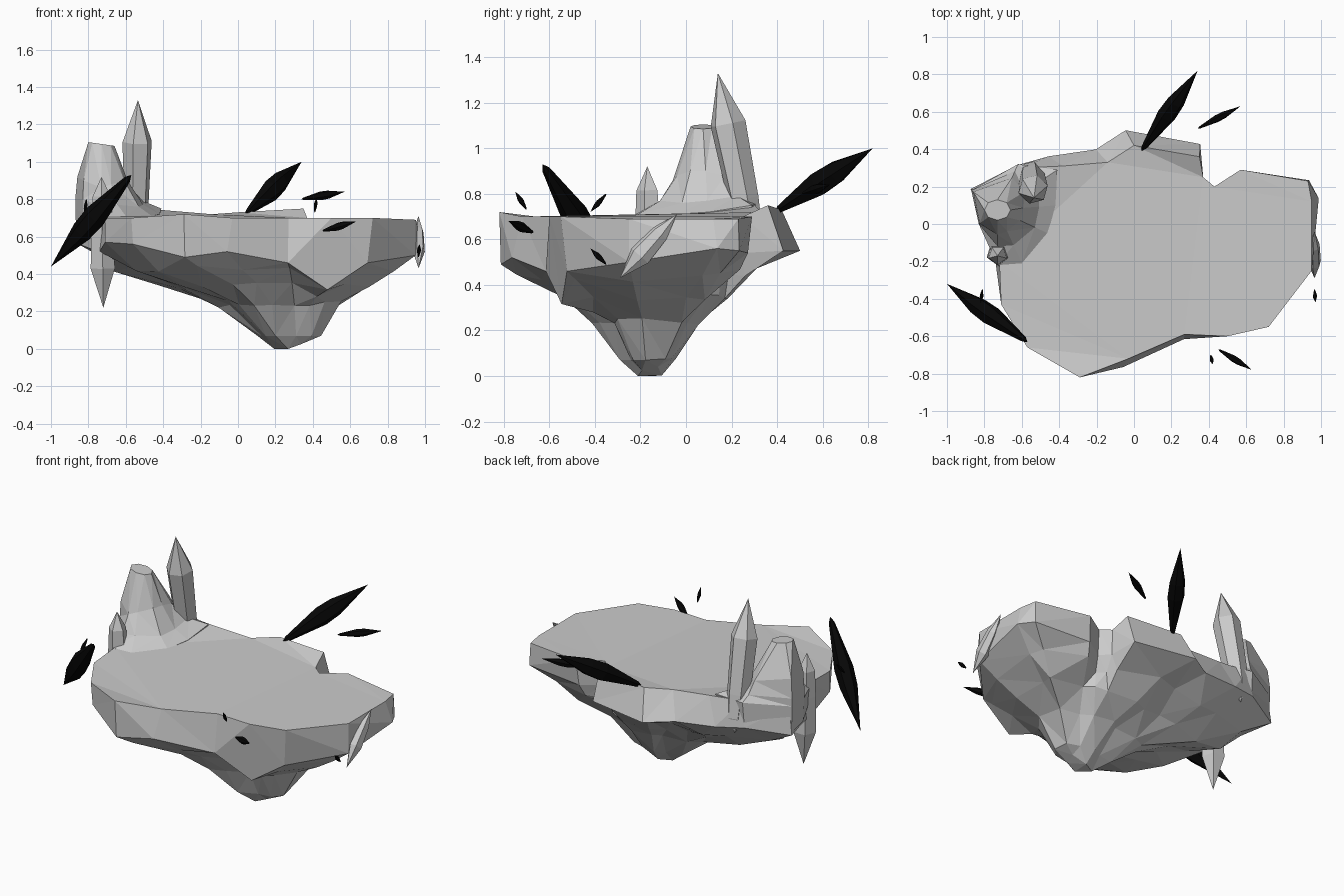
import bpy, bmesh, math, random
from mathutils import Vector

random.seed(4)
black = bpy.data.materials.new("black_shard")
black.diffuse_color = (0.002, 0.002, 0.002, 1)


def loft(name, rings, mat=None, weld=0.0):
    """Skin a list of rings; a ring of one point closes to a tip."""
    bm = bmesh.new()
    vr = [[bm.verts.new(p) for p in r] for r in rings]
    for a, b in zip(vr, vr[1:]):
        n = max(len(a), len(b))
        for i in range(n):
            j = (i + 1) % n
            if len(a) == 1:
                bm.faces.new((a[0], b[i], b[j]))
            elif len(b) == 1:
                bm.faces.new((a[i], a[j], b[0]))
            else:
                bm.faces.new((a[i], a[j], b[j], b[i]))
    for r in (vr[0], vr[-1]):
        if len(r) > 2:
            bm.faces.new(r)
    if weld:
        low = [v for v in bm.verts if v.co.z < 0.4]
        bmesh.ops.remove_doubles(bm, verts=low, dist=weld)
    bmesh.ops.triangulate(bm, faces=[f for f in bm.faces if len(f.verts) > 3])
    bmesh.ops.recalc_face_normals(bm, faces=bm.faces)
    me = bpy.data.meshes.new(name)
    bm.to_mesh(me)
    bm.free()
    ob = bpy.data.objects.new(name, me)
    bpy.context.collection.objects.link(ob)
    if mat:
        me.materials.append(mat)
    return ob


def spike(name, a, b, r, profile, sides=6, flat=1.0, mat=None):
    """Faceted crystal from point a to point b; profile = (fraction, width)."""
    a, b = Vector(a), Vector(b)
    d = (b - a).normalized()
    ref = Vector((0, 0, 1)) if abs(d.z) < 0.9 else Vector((0, 1, 0))
    u = d.cross(ref).normalized()
    w = d.cross(u)
    rings = [[a]]
    for t, s in profile:
        c = a.lerp(b, t)
        rings.append([c + r * s * (u * math.cos(k) * flat + w * math.sin(k))
                      for k in (math.tau * (i + 0.25) / sides for i in range(sides))])
    rings.append([b])
    return loft(name, rings, mat)


# Island outline, counter-clockwise: x, y, top z, lower-edge z, lower-edge spread
outline = [
    (0.95, -0.25, 0.69, 0.50, 1.00), (0.95, 0.12, 0.69, 0.56, 1.06),
    (0.93, 0.23, 0.69, 0.55, 1.01), (0.57, 0.29, 0.70, 0.54, 0.96),
    (0.43, 0.20, 0.70, 0.54, 0.96), (0.37, 0.25, 0.70, 0.54, 0.98),
    (0.35, 0.36, 0.75, 0.55, 1.13), (0.00, 0.42, 0.73, 0.55, 1.14),
    (-0.14, 0.33, 0.72, 0.56, 1.14), (-0.38, 0.31, 0.74, 0.58, 1.11),
    (-0.60, 0.30, 0.76, 0.60, 1.03), (-0.85, 0.18, 0.75, 0.57, 1.02),
    (-0.80, 0.00, 0.73, 0.54, 1.00), (-0.72, -0.20, 0.71, 0.52, 1.02),
    (-0.71, -0.43, 0.70, 0.57, 1.00), (-0.57, -0.66, 0.70, 0.56, 0.99),
    (-0.29, -0.82, 0.72, 0.49, 0.99), (-0.03, -0.72, 0.70, 0.52, 1.08),
    (0.27, -0.59, 0.70, 0.46, 1.06), (0.50, -0.60, 0.70, 0.34, 0.88),
    (0.72, -0.55, 0.70, 0.46, 0.93)]
cx, cy = 0.32, -0.16
rings = [[(x, y, zt) for x, y, zt, zl, g in outline],
         [(cx + (x - cx) * g, cy + (y - cy) * g, zl) for x, y, zt, zl, g in outline]]
for f, z in ((0.84, 0.43), (0.60, 0.335), (0.37, 0.235), (0.19, 0.07), (0.09, 0.0)):
    ring = []
    for i, (x, y, zt, zl, g) in enumerate(outline):
        k = f * random.uniform(0.94, 1.06)
        dz = random.uniform(-0.02, 0.02) if f > 0.3 else 0
        if i in (4, 5) and f < 0.8:      # the notch fades out underneath
            k *= 1.45
        slant = max(0, x - cx) * 0.06 if f < 0.15 else 0
        ring.append((cx + (x - cx) * k - (0.02 if f < 0.15 else 0), cy + (y - cy) * k,
                     min(z + dz + slant + 0.03 * f * (y > 0), zl - 0.15 * (1 - f))))
    rings.append(ring)
low = min(p[2] for p in rings[-1])
rings[-1] = [(x, y, z - low) for x, y, z in rings[-1]]
loft("island", rings, weld=0.06)

# Craggy rock stump on the left: footprint, then narrowing rings
base = [(-0.42, 0.10), (-0.41, 0.29), (-0.62, 0.32), (-0.87, 0.18),
        (-0.83, 0.00), (-0.73, -0.22), (-0.60, -0.21), (-0.46, -0.05)]
mx, my = -0.73, 0.075


def stump_ring(scales, heights):
    return [(mx + (x - mx) * s, my + (y - my) * s, z)
            for (x, y), s, z in zip(base, scales, heights)]


top = [(mx + 0.07 * math.cos(a), my + 0.055 * math.sin(a), 1.095 - 0.01 * math.cos(a))
       for a in (math.tau * i / 8 for i in range(8))]
loft("rock_stump", [
    stump_ring([0.95] * 8, [0.66, 0.64, 0.60, 0.58, 0.58, 0.62, 0.66, 0.66]),
    stump_ring([1.0] * 8, [0.72, 0.75, 0.76, 0.75, 0.73, 0.71, 0.71, 0.71]),
    stump_ring([0.72, 0.7, 0.85, 1.0, 1.0, 0.66, 0.66, 0.74],
               [0.77, 0.79, 0.80, 0.80, 0.80, 0.76, 0.77, 0.76]),
    stump_ring([0.45, 0.45, 0.7, 0.92, 0.95, 0.45, 0.40, 0.45],
               [0.90, 0.88, 0.88, 0.92, 0.90, 0.86, 0.88, 0.90]),
    top])

# Pale crystals
spike("tall_crystal", (-0.55, 0.30, 0.54), (-0.535, 0.14, 1.33), 0.082,
      [(0.12, 0.7), (0.30, 0.85), (0.72, 0.98)])
spike("edge_crystal", (-0.72, -0.15, 0.22), (-0.73, -0.17, 0.92), 0.068,
      [(0.30, 1.0), (0.62, 0.9), (0.85, 0.75)], 5)
spike("right_crystal", (0.965, -0.29, 0.43), (0.965, -0.04, 0.71), 0.05,
      [(0.35, 1.0), (0.70, 0.8)], 6, 0.7)

# Black floating shards: start, end, radius
shards = [((0.04, 0.39, 0.72), (0.34, 0.82, 1.00), 0.06),
          ((0.34, 0.51, 0.80), (0.57, 0.63, 0.84), 0.024),
          ((-0.57, -0.63, 0.93), (-1.00, -0.32, 0.44), 0.065),
          ((0.45, -0.67, 0.63), (0.63, -0.78, 0.68), 0.022),
          ((0.41, -0.70, 0.73), (0.42, -0.75, 0.81), 0.012),
          ((0.965, -0.35, 0.49), (0.97, -0.42, 0.56), 0.013),
          ((-0.81, -0.35, 0.80), (-0.82, -0.42, 0.72), 0.012)]
for i, (a, b, r) in enumerate(shards):
    spike(f"black_shard_{i + 1}", a, b, r, [(0.05, 0.3), (0.45, 1.0), (0.62, 0.92)],
          6, 0.85, black)
